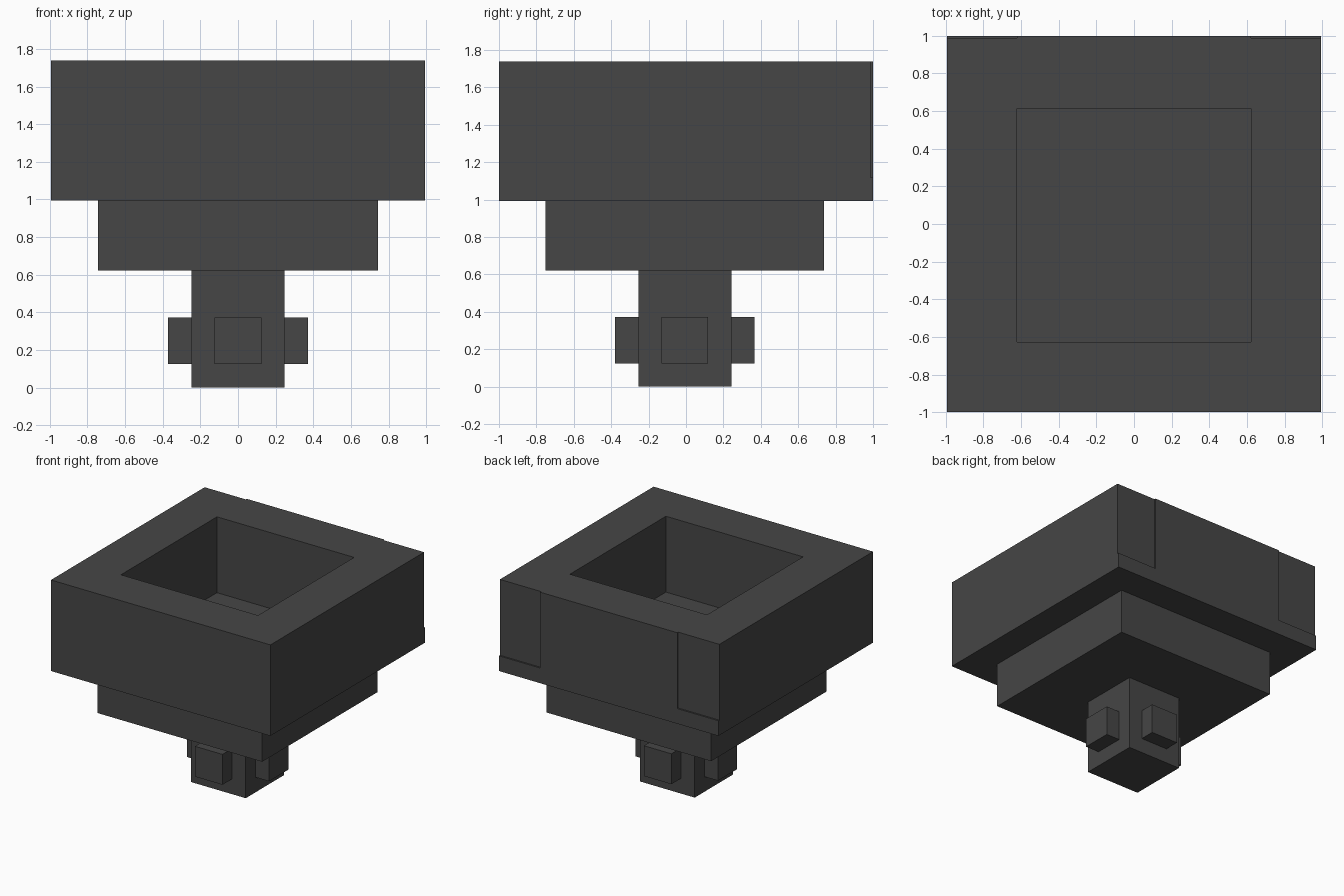
import bpy
import bmesh
from mathutils import Matrix, Vector

cube = bpy.data.objects.get("Cube")
if cube:
    bpy.data.objects.remove(cube, do_unlink=True)

U = 2 / 16.1          # modelling unit: the bowl is 16 units wide
PLATE = 0.1           # thickness of the raised back panel, in units
Y0 = -PLATE / 2       # shift that keeps the overall depth centred

# Single dark metal colour
metal = bpy.data.materials.new("dark grey metal")
metal.use_nodes = True
GREY = (0.061, 0.061, 0.061, 1)
metal.diffuse_color = GREY
bsdf = next(n for n in metal.node_tree.nodes if n.type == 'BSDF_PRINCIPLED')
bsdf.inputs["Base Color"].default_value = GREY
bsdf.inputs["Roughness"].default_value = 0.8


def finish(name, bm):
    """Scale from units, recalculate normals and link as an object."""
    bmesh.ops.transform(bm, matrix=Matrix.Scale(U, 4) @ Matrix.Translation((0, Y0, 0)),
                        verts=bm.verts)
    bmesh.ops.recalc_face_normals(bm, faces=bm.faces)
    mesh = bpy.data.meshes.new(name)
    bm.to_mesh(mesh)
    bm.free()
    mesh.materials.append(metal)
    obj = bpy.data.objects.new(name, mesh)
    bpy.context.collection.objects.link(obj)


def box(low, high):
    """Box between two corners, given in units."""
    low, high = Vector(low), Vector(high)
    bm = bmesh.new()
    matrix = Matrix.Translation((low + high) / 2) @ Matrix.Diagonal((*(high - low), 1))
    bmesh.ops.create_cube(bm, size=1, matrix=matrix)
    return bm


# Bowl: a box whose top is inset and pushed down into a square well
bm = box((-8, -8, 8), (8, 8, 14))
bm.normal_update()
top = max(bm.faces, key=lambda f: f.calc_center_median().z)
bmesh.ops.inset_region(bm, faces=[top], thickness=3, use_even_offset=True)
well = bmesh.ops.extrude_face_region(bm, geom=[top])["geom"]
bmesh.ops.translate(bm, vec=(0, 0, -5),
                    verts=[g for g in well if isinstance(g, bmesh.types.BMVert)])
if top.is_valid:
    bmesh.ops.delete(bm, geom=[top], context='FACES_ONLY')
finish("bowl", bm)

# Funnel and spout below the bowl
finish("funnel", box((-6, -6, 5), (6, 6, 8)))
finish("spout", box((-2, -2, 0), (2, 2, 5)))

# One connector on each side of the spout
for i, side in enumerate(("front", "left", "back", "right")):
    bm = box((-1, -3, 1), (1, -2, 3))
    bmesh.ops.rotate(bm, verts=bm.verts, cent=(0, 0, 0),
                     matrix=Matrix.Rotation(i * 1.5707963268, 3, 'Z'))
    finish(side + "_connector", bm)

# Thin raised panel on the back: full-width lower strip, narrower above
outline = [(-8, 8), (8, 8), (8, 9), (5, 9), (5, 14), (-5, 14), (-5, 9), (-8, 9)]
bm = bmesh.new()
face = bm.faces.new([bm.verts.new((x, 8, z)) for x, z in outline])
ext = bmesh.ops.extrude_face_region(bm, geom=[face], use_keep_orig=True)["geom"]
bmesh.ops.translate(bm, vec=(0, PLATE, 0),
                    verts=[g for g in ext if isinstance(g, bmesh.types.BMVert)])
finish("back_panel", bm)
